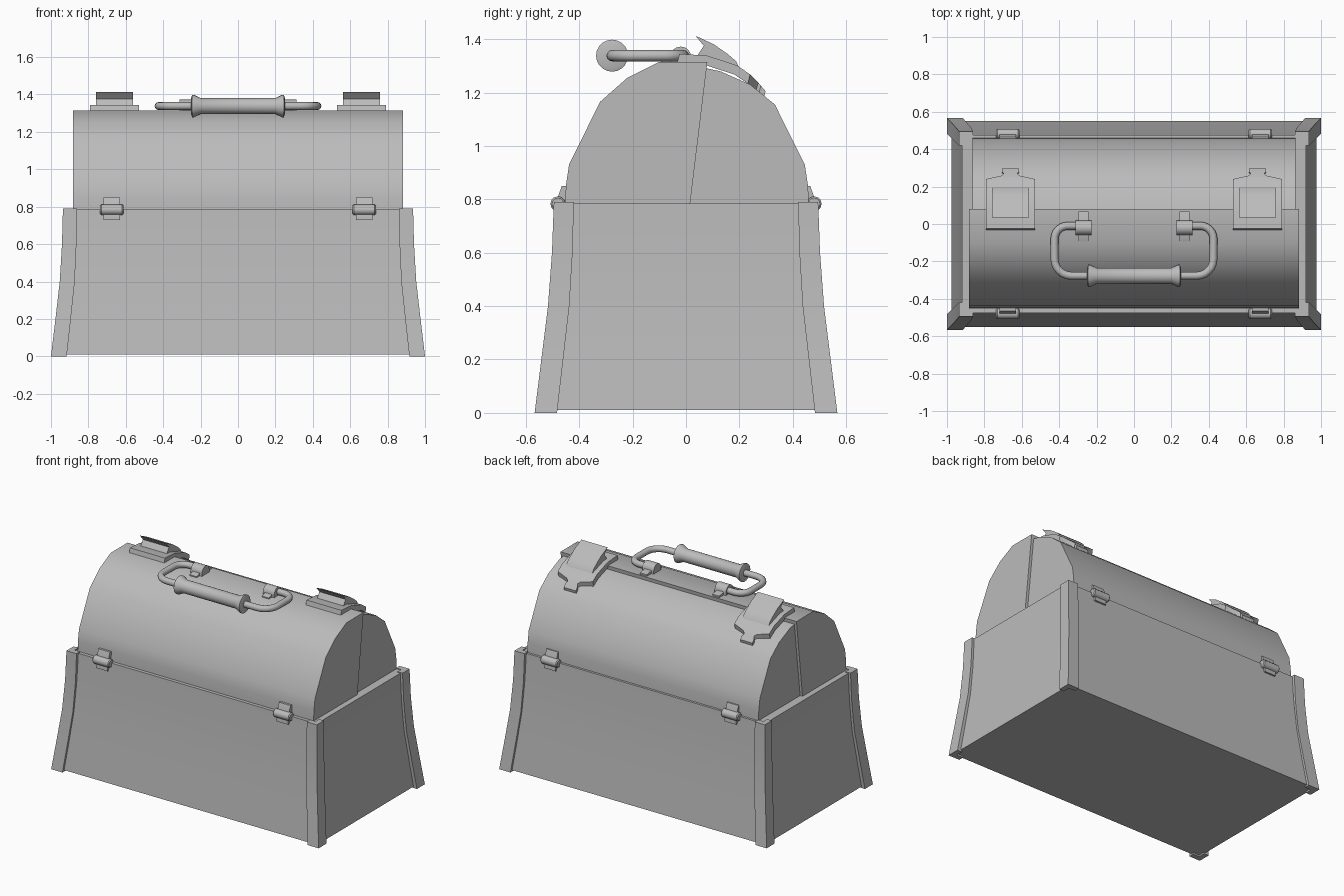
import bpy, bmesh, math
from mathutils import Vector

cube = bpy.data.objects.get("Cube")
if cube:
    bpy.data.objects.remove(cube, do_unlink=True)

grey = bpy.data.materials.new("plain grey")
grey.use_nodes = True
grey.diffuse_color = (0.5, 0.5, 0.5, 1)
grey.node_tree.nodes["Principled BSDF"].inputs["Base Color"].default_value = (0.5, 0.5, 0.5, 1)


def loft(name, rings):
    """Closed solid skinned through rings with equal point counts."""
    bm = bmesh.new()
    loops = [[bm.verts.new(p) for p in ring] for ring in rings]
    n = len(loops[0])
    for a, b in zip(loops, loops[1:]):
        for i in range(n):
            j = (i + 1) % n
            bm.faces.new((a[i], a[j], b[j], b[i]))
    bm.faces.new(loops[0][::-1])
    bm.faces.new(loops[-1])
    bmesh.ops.recalc_face_normals(bm, faces=bm.faces)
    mesh = bpy.data.meshes.new(name)
    bm.to_mesh(mesh)
    bm.free()
    mesh.materials.append(grey)
    obj = bpy.data.objects.new(name, mesh)
    bpy.context.collection.objects.link(obj)
    bpy.ops.object.select_all(action="DESELECT")
    obj.select_set(True)
    bpy.context.view_layer.objects.active = obj
    bpy.ops.object.shade_smooth_by_angle(angle=math.radians(32))
    return obj


def extrude_x(name, profile, x0, x1):
    return loft(name, [[(x, y, z) for y, z in profile] for x in (x0, x1)])


def lathe_x(name, stations, y, z, sides=16):
    """Round part along x from (x, radius) stations."""
    angles = [2 * math.pi * i / sides for i in range(sides)]
    return loft(name, [[(x, y + r * math.cos(a), z + r * math.sin(a)) for a in angles]
                       for x, r in stations])


# Flared body
body = [(0.01, 0.975, 0.55), (0.2, 0.955, 0.527), (0.4, 0.935, 0.505),
        (0.6, 0.925, 0.487), (0.785, 0.92, 0.475)]
loft("body", [[(x, y, z), (-x, y, z), (-x, -y, z), (x, -y, z)] for z, x, y in body])

# L-shaped corner guards
guard = [(0, 1.0, 0.567, 0.084), (0.2, 0.976, 0.542, 0.082), (0.4, 0.953, 0.517, 0.08),
         (0.6, 0.941, 0.502, 0.077), (0.79, 0.936, 0.495, 0.075)]
for sx, side in ((-1, "right"), (1, "left")):
    for sy, end in ((-1, "front"), (1, "back")):
        rings = []
        for z, x, y, w in guard:
            t = 0.036
            corner = [(x, y), (x - w, y), (x - w, y - t), (x - t, y - t),
                      (x - t, y - w), (x, y - w)]
            rings.append([(sx * px, sy * py, z) for px, py in corner])
        loft(f"corner_guard_{end}_{side}", rings)

# Two lid halves meeting on a slanted seam
front_lid = [(0.015, 0.78), (-0.452, 0.78), (-0.45, 0.85), (-0.438, 0.93), (-0.322, 1.165),
             (-0.22, 1.255), (-0.1, 1.315), (0.08, 1.315)]
back_lid = [(0.01, 0.78), (0.46, 0.78), (0.457, 0.85), (0.445, 0.93), (0.333, 1.155),
            (0.24, 1.23), (0.127, 1.28), (0.07, 1.292)]
extrude_x("front_lid", front_lid, -0.882, 0.882)
extrude_x("back_lid", back_lid, -0.864, 0.864)

# Hinges along the front and back rims
for sx, side in ((-1, "right"), (1, "left")):
    for sy, end in ((-1, "front"), (1, "back")):
        x = sx * 0.675
        lathe_x(f"hinge_barrel_{end}_{side}",
                [(x - 0.062, 0.022), (x - 0.056, 0.028), (x + 0.056, 0.028), (x + 0.062, 0.022)],
                sy * 0.48, 0.783, 12)
        leaf = [(0.47, 0.73), (0.49, 0.73), (0.487, 0.79), (0.465, 0.85), (0.445, 0.85),
                (0.45, 0.78)]
        extrude_x(f"hinge_leaf_{end}_{side}", [(sy * y, z) for y, z in leaf],
                  x - 0.043, x + 0.043)

# Buckles draped over the lid
plate = [(-0.025, 1.345, 0.131), (0.08, 1.338, 0.131), (0.19, 1.302, 0.131),
         (0.24, 1.268, 0.131), (0.258, 1.25, 0.05), (0.27, 1.238, 0.036),
         (0.28, 1.226, 0.045), (0.298, 1.205, 0.045)]
flap = [(0.035, 1.413), (0.105, 1.38), (0.155, 1.345), (0.187, 1.318), (0.203, 1.285),
        (0.04, 1.335), (0.067, 1.375)]
for sx, side in ((-1, "right"), (1, "left")):
    x = sx * 0.66
    loft(f"buckle_plate_{side}",
         [[(x - w, y, z), (x + w, y, z), (x + w, y - 0.008, z - 0.035),
           (x - w, y - 0.008, z - 0.035)] for y, z, w in plate])
    extrude_x(f"buckle_flap_{side}", flap, x - 0.098, x + 0.098)

# Handle grip with flared ends
grip = [(-0.25, 0.045), (-0.245, 0.06), (-0.235, 0.06), (-0.2, 0.043),
        (0.2, 0.043), (0.235, 0.06), (0.245, 0.06), (0.25, 0.045)]
lathe_x("handle_grip", grip, -0.277, 1.338, 20)

# Bent handle arms and their mounts
for sx, side in ((-1, "right"), (1, "left")):
    path = [Vector((0.22, -0.277))]
    for cx, cy, start, r in ((0.335, -0.187, -90, 0.09), (0.355, -0.08, 0, 0.07)):
        for i in range(7):
            a = math.radians(start + 15 * i)
            path.append(Vector((cx + r * math.cos(a), cy + r * math.sin(a))))
    path.append(Vector((0.26, -0.01)))
    rings = []
    for i, p in enumerate(path):
        d = (path[min(i + 1, len(path) - 1)] - path[max(i - 1, 0)]).normalized()
        ring = []
        for k in range(12):
            a = math.radians(30 * k)
            off = 0.021 * math.cos(a)
            ring.append((sx * (p.x + d.y * off), p.y - d.x * off,
                         1.338 + 0.021 * math.sin(a)))
        rings.append(ring)
    loft(f"handle_arm_{side}", rings)

    x = sx * 0.27
    strap = [(-0.093, 1.305), (-0.093, 1.322), (-0.055, 1.335), (0.02, 1.335),
             (0.068, 1.325), (0.068, 1.305)]
    extrude_x(f"mount_strap_{side}", strap, x - 0.026, x + 0.026)
    arch = [(-0.02 + 0.04 * math.cos(a), 1.332 + 0.04 * math.sin(a))
            for a in (math.pi * i / 8 for i in range(9))]
    extrude_x(f"mount_clip_{side}", [(0.02, 1.31)] + arch + [(-0.06, 1.31)],
              x - 0.042, x + 0.042)
